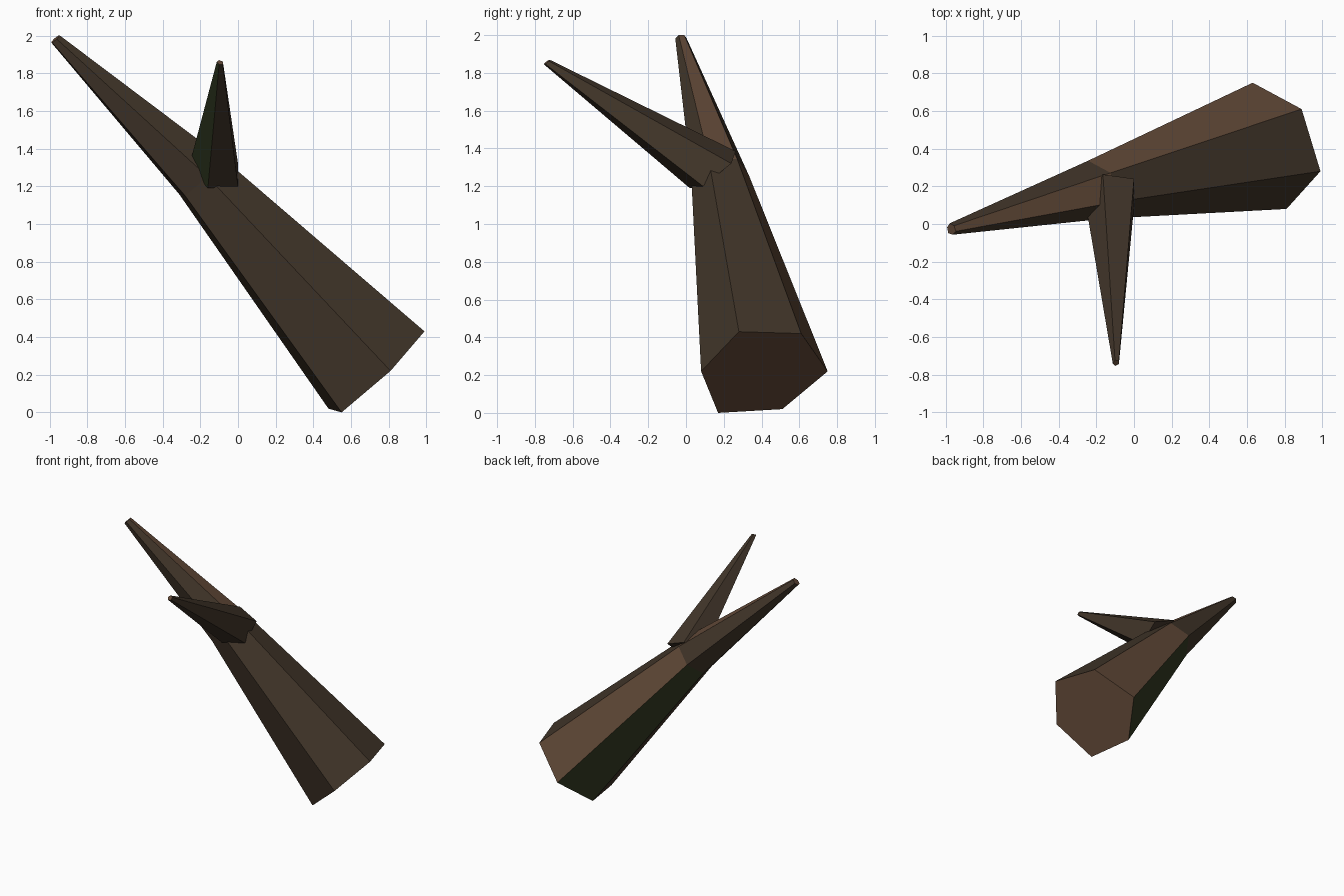
import bpy, bmesh
from mathutils import Vector

if "Cube" in bpy.data.objects:
    bpy.data.objects.remove(bpy.data.objects["Cube"])


def material(name, rgb):
    m = bpy.data.materials.new(name)
    m.diffuse_color = (*rgb, 1)
    m.use_nodes = True
    m.node_tree.nodes["Principled BSDF"].inputs["Base Color"].default_value = m.diffuse_color
    return m


MATS = [material("dark bark", (0.055, 0.037, 0.023)),
        material("light bark", (0.125, 0.069, 0.040)),
        material("mossy bark", (0.034, 0.045, 0.017))]
DARK, LIGHT, MOSS = range(3)


def tapered_limb(name, base, sections, colours, base_colour):
    """Skin a base polygon through scaled copies; colours holds one row per section."""
    base = [Vector(p) for p in base]
    n = len(base)
    middle = sum(base, Vector()) / n
    bm = bmesh.new()
    rings = [[bm.verts.new(p) for p in base]]
    for centre, scale in sections:
        rings.append([bm.verts.new(Vector(centre) + (p - middle) * scale) for p in base])
    # side faces
    for row, (low, high) in zip(colours, zip(rings, rings[1:])):
        for i in range(n):
            j = (i + 1) % n
            bm.faces.new((low[i], low[j], high[j], high[i])).material_index = row[i]
    # cut ends
    bm.faces.new(rings[0][::-1]).material_index = base_colour
    bm.faces.new(rings[-1]).material_index = LIGHT
    bmesh.ops.recalc_face_normals(bm, faces=bm.faces[:])
    mesh = bpy.data.meshes.new(name)
    bm.to_mesh(mesh)
    bm.free()
    for m in MATS:
        mesh.materials.append(m)
    obj = bpy.data.objects.new(name, mesh)
    bpy.context.collection.objects.link(obj)
    return obj


# Six-sided trunk with a slight bend at the middle ring
tapered_limb(
    "trunk",
    [(0.81, 0.08, 0.22), (0.99, 0.28, 0.43), (0.89, 0.61, 0.42),
     (0.63, 0.75, 0.22), (0.48, 0.51, 0.02), (0.55, 0.17, 0.0)],
    [((-0.20, 0.175, 1.25), 0.46), ((-0.97, -0.028, 1.982), 0.09)],
    [[DARK, DARK, LIGHT, MOSS, DARK, DARK],
     [DARK, LIGHT, DARK, DARK, DARK, DARK]],
    LIGHT)

# Five-sided side branch
tapered_limb(
    "branch",
    [(-0.16, 0.02, 1.19), (0.0, 0.09, 1.20), (0.0, 0.24, 1.32),
     (-0.165, 0.263, 1.385), (-0.26, 0.127, 1.305)],
    [((-0.095, -0.737, 1.857), 0.125)],
    [[DARK, DARK, DARK, DARK, MOSS]],
    DARK)
